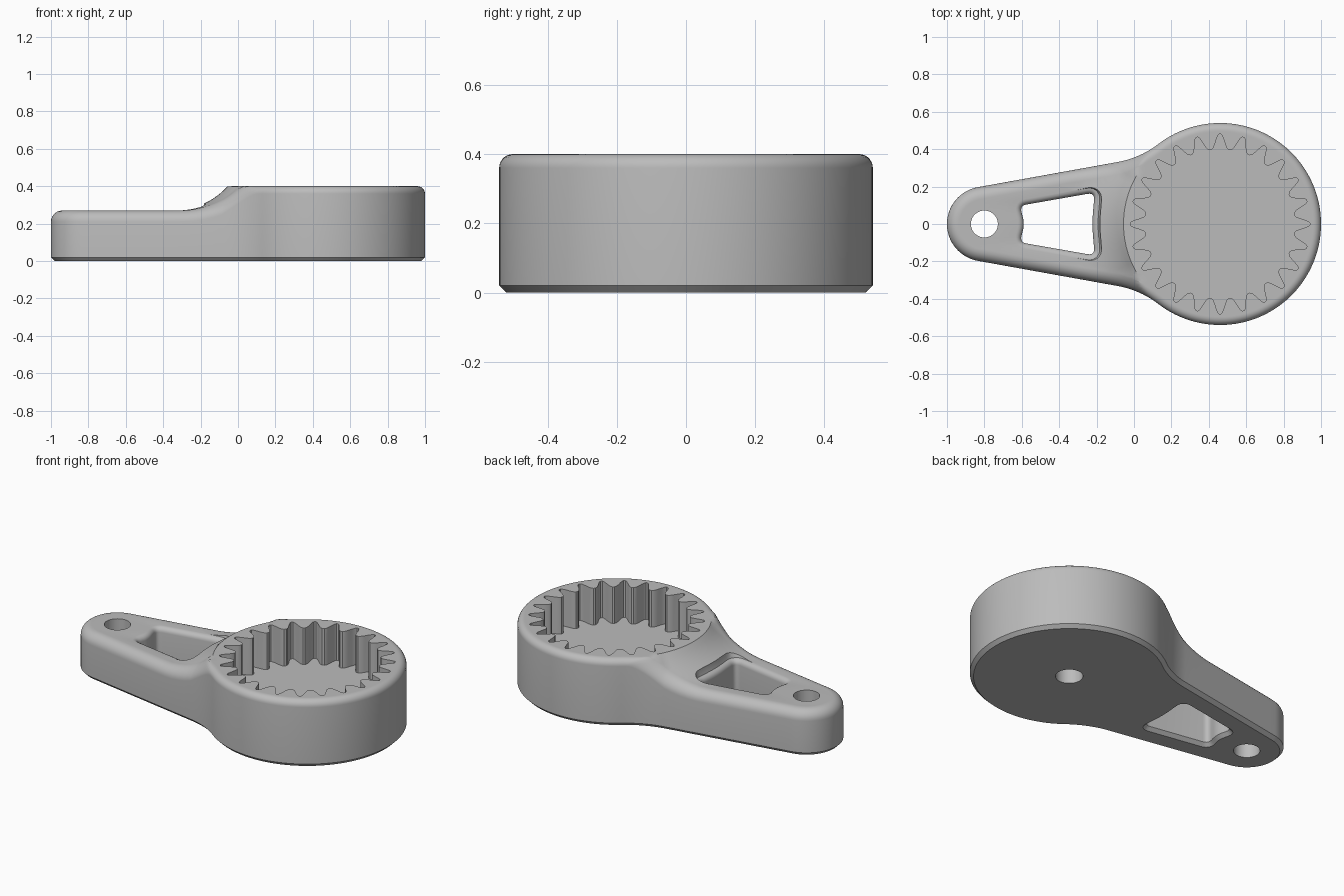
import bpy, bmesh
from math import cos, sin, pi, sqrt, radians, atan2
from mathutils import Vector

cube = bpy.data.objects.get("Cube")
if cube:
    bpy.data.objects.remove(cube, do_unlink=True)

RING = Vector((0.46, 0))      # centre of the toothed ring
RING_R = 0.54
PIN = Vector((-0.8, 0))       # centre of the small end
PIN_R = 0.2
TOP, ARM_TOP = 0.4, 0.27

grey = bpy.data.materials.new("plain_grey")
grey.use_nodes = True
grey.diffuse_color = (0.5, 0.5, 0.5, 1)
grey.node_tree.nodes["Principled BSDF"].inputs["Base Color"].default_value = (0.5, 0.5, 0.5, 1)


def arc(c, r, a0, a1, n):
    return [c + r * Vector((cos(a0 + (a1 - a0) * i / n), sin(a0 + (a1 - a0) * i / n)))
            for i in range(n + 1)]


def circle(c, r, n=48):
    return arc(c, r, 0, 2 * pi, n)[:-1]


def inset(pts, dist):
    """Move a counter-clockwise loop inwards along its normals."""
    out = []
    for i, p in enumerate(pts):
        t = (p - pts[i - 1]).normalized() + (pts[(i + 1) % len(pts)] - p).normalized()
        t.normalize()
        out.append(p + dist * Vector((-t.y, t.x)))
    return out


def at_z(pts, z):
    return [(p.x, p.y, z) for p in pts]


def loft(name, loops):
    """Skin stacked loops of equal length and close both ends."""
    bm = bmesh.new()
    rows = [[bm.verts.new(co) for co in loop] for loop in loops]
    n = len(rows[0])
    for a, b in zip(rows, rows[1:]):
        for i in range(n):
            j = (i + 1) % n
            bm.faces.new((a[i], a[j], b[j], b[i]))
    bm.faces.new(rows[0][::-1])
    bm.faces.new(rows[-1])
    bmesh.ops.remove_doubles(bm, verts=bm.verts, dist=0.0002)
    bmesh.ops.recalc_face_normals(bm, faces=bm.faces)
    me = bpy.data.meshes.new(name)
    bm.to_mesh(me)
    bm.free()
    me.materials.append(grey)
    ob = bpy.data.objects.new(name, me)
    bpy.context.collection.objects.link(ob)
    return ob


# Plan outline: ring arc, concave fillet, straight side, small round end
na = radians(100.2)
n = Vector((cos(na), sin(na)))
d = Vector((n.y, -n.x))
fillet_r = 0.5
start = PIN + PIN_R * n
v = start + fillet_r * n - RING
vd = v.dot(d)
t = -vd - sqrt(vd * vd - v.length_squared + (RING_R + fillet_r) ** 2)
f = start + fillet_r * n + t * d
to_f = f - RING
a_ring = atan2(to_f.y, to_f.x)
half = arc(RING, RING_R, 0, a_ring, 44)
half += arc(f, fillet_r, a_ring - pi, na - pi, 12)[1:]
half += [start + d * t * (1 - i / 16) for i in range(1, 16)]
half += arc(PIN, PIN_R, na, pi, 16)
half[-1].y = 0
outline = half + [Vector((p.x, -p.y)) for p in half[-2:0:-1]]
# Blend is 0 along the ring and 1 along the arm
blend = [min(1, max(0, ((p - RING).length - RING_R) / 0.1)) for p in outline]


def height(p, b):
    """Arm top sweeping up to the ring top around the ring centre."""
    r = (p - RING).length - 0.03 * (1 - b)
    x = min(0.39, max(0, 0.81 - r))
    return min(TOP, ARM_TOP + 0.4 - sqrt(0.16 - x * x))


# Body: chamfered base, wall, rounded top edge, then loops shrinking to the ring centre
loops = [at_z(inset(outline, 0.02), 0), at_z(outline, 0.02)]
ins = [inset(outline, 0.01 * k) for k in (0, 1)]
STEPS = 7
for k in range(STEPS + 2):
    a = min(k, STEPS) / STEPS * pi / 2
    loop = []
    for p, q, b in zip(ins[0], ins[1], blend):
        rad = 0.04 + 0.02 * b
        e = rad * (1 - cos(a)) + (0.006 if k > STEPS else 0)
        pt = p + (q - p) * (e / 0.01)
        loop.append((pt.x, pt.y, height(pt, b) - rad * (1 - sin(a))))
    loops.append(loop)
rim = [Vector(co[:2]) for co in loops[-1]]
for r in [0.81 - 0.294 * i / 12 for i in range(13)] + [0.49, 0]:
    loop = []
    for p, b in zip(rim, blend):
        ray = p - RING
        pt = RING + ray * min(1, r / ray.length)
        loop.append((pt.x, pt.y, height(pt, b)))
    loops.append(loop)
body = loft("wrench_body", loops)


def round_corners(corners, steps=6):
    """Corners are (x, y, cut length); each becomes a small curve."""
    out = []
    for i, (x, y, cut) in enumerate(corners):
        p = Vector((x, y))
        before = Vector(corners[i - 1][:2])
        after = Vector(corners[(i + 1) % len(corners)][:2])
        a = p + (before - p).normalized() * cut
        c = p + (after - p).normalized() * cut
        for k in range(steps + 1):
            s = k / steps
            out.append(a * (1 - s) ** 2 + p * 2 * s * (1 - s) + c * s * s)
    return out


# Window cutter with a flared top and a chamfered bottom
window = round_corners([(-0.225, 0, 0.07), (-0.21, 0.168, 0.04), (-0.61, 0.098, 0.035),
                        (-0.585, 0, 0.04), (-0.61, -0.098, 0.035), (-0.21, -0.168, 0.04)])
levels = [(-0.1, 0.02), (0, 0.02), (0.02, 0)]
levels += [(0.24 + 0.03 * sin(k * pi / 10), 0.03 * (1 - cos(k * pi / 10))) for k in range(6)]
levels += [(0.3, 0.04), (0.6, 0.042)]
cutters = [loft("window_cutter", [at_z(inset(window, -e), z) for z, e in levels])]

# Toothed pocket cutter
TEETH = 24
flank = [(-0.44, 0.4), (-0.34, 0.408), (-0.25, 0.427), (-0.17, 0.452),
         (-0.1, 0.472), (-0.04, 0.48)]
tooth = flank + [(-x, r) for x, r in reversed(flank)]
gear = [RING + r * Vector((cos((i + x) * 2 * pi / TEETH), sin((i + x) * 2 * pi / TEETH)))
        for i in range(TEETH) for x, r in tooth]
cutters.append(loft("pocket_cutter", [at_z(gear, 0.18), at_z(gear, 0.6)]))

# Pin hole through the small end and blind hole under the ring
for name, c, r, z in (("pin_hole_cutter", PIN, 0.072, 0.6), ("base_hole_cutter", RING, 0.075, 0.1)):
    pts = circle(c, r)
    cutters.append(loft(name, [at_z(pts, -0.1), at_z(pts, z)]))

# Cut the openings and smooth the rounded surfaces
bpy.ops.object.select_all(action='DESELECT')
bpy.context.view_layer.objects.active = body
body.select_set(True)
for c in cutters:
    c.hide_render = True
    mod = body.modifiers.new(c.name, 'BOOLEAN')
    mod.operation = 'DIFFERENCE'
    mod.solver = 'EXACT'
    mod.object = c
    bpy.ops.object.modifier_apply(modifier=mod.name)
    bpy.data.objects.remove(c, do_unlink=True)
bpy.ops.object.shade_smooth_by_angle(angle=radians(30))
